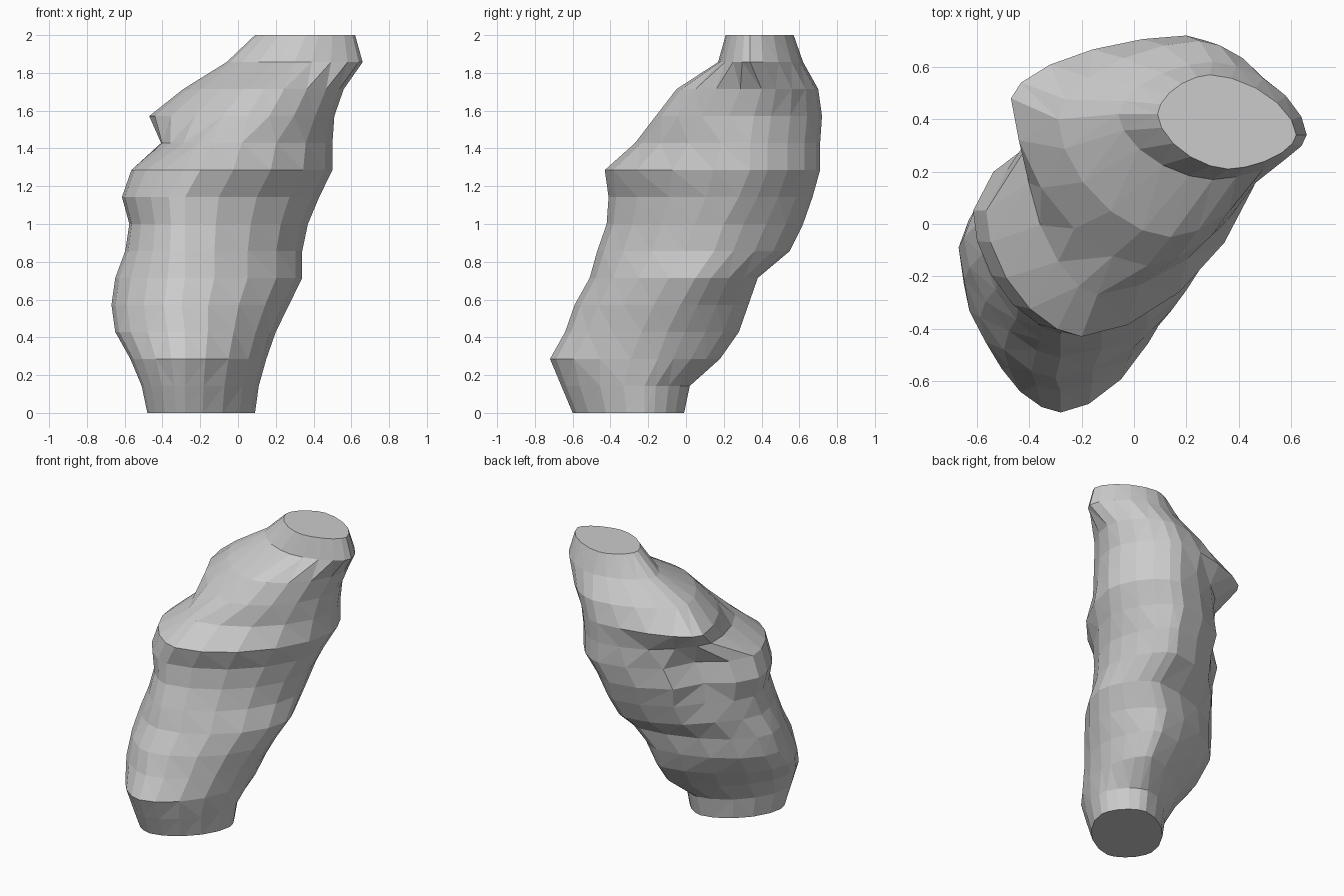
import bpy, bmesh, math

if "Cube" in bpy.data.objects:
    bpy.data.objects.remove(bpy.data.objects["Cube"])

QUARTER = 5          # segments per quarter of a ring
FLATNESS = 1.18      # above 1 flattens the corners of each ring
# per level: west x,y   south x,y   east x,y   north x,y
LEVELS = [
    (-.48, -.39, -.28, -.60, .09, -.22, -.11, -.01),
    (-.51, -.42, -.28, -.66, .11, -.22, -.10, .02),
    (-.57, -.36, -.28, -.72, .15, -.15, .00, .18),
    (-.65, -.23, -.28, -.64, .20, -.10, .00, .28),
    (-.67, -.09, -.30, -.59, .27, -.03, .00, .33),
    (-.65, -.05, -.28, -.51, .34, .05, .10, .38),
    (-.60, .00, -.28, -.47, .34, .15, .10, .55),
    (-.58, .05, -.28, -.42, .37, .20, .14, .62),
    (-.62, .05, -.28, -.41, .43, .28, .14, .67),
    (-.57, .05, -.20, -.43, .50, .34, .20, .71),
    (-.42, .30, -.14, -.27, .50, .34, .20, .71),
    (-.47, .48, .05, -.16, .51, .36, .20, .72),
    (-.29, .40, .14, -.05, .56, .40, .25, .70),
    (-.06, .42, .30, .17, .66, .34, .30, .62),
    (.09, .42, .36, .21, .62, .34, .29, .57),
]
CREASE = {6: .03, 7: .06, 8: .10, 9: .11, 10: .03}   # back-left dent depth


def ring_points(level, crease):
    """Four rounded quarters joining the extreme points, dented back left."""
    wx, wy, sx, sy, ex, ey, nx, ny = level
    east, north, west, south = (ex, ey), (nx, ny), (wx, wy), (sx, sy)
    mx, my = (wx + ex) / 2, (sy + ny) / 2
    for a, b, side_first in ((east, north, True), (north, west, False),
                             (west, south, True), (south, east, False)):
        ox, oy = (b[0], a[1]) if side_first else (a[0], b[1])
        for i in range(QUARTER):
            t = math.pi / 2 * i / QUARTER
            c, s = math.cos(t) ** FLATNESS, math.sin(t) ** FLATNESS
            x = ox + (a[0] - ox) * c + (b[0] - ox) * s
            y = oy + (a[1] - oy) * c + (b[1] - oy) * s
            dx, dy = x - mx, y - my
            angle = math.degrees(math.atan2(dy, dx)) % 360
            f = 1 - crease / math.hypot(dx, dy) * math.exp(-((angle - 148) / 24) ** 2)
            yield mx + dx * f, my + dy * f


# leaning lumpy body, lofted through the level rings
bm = bmesh.new()
rings = [[bm.verts.new((x, y, k / 7)) for x, y in ring_points(level, CREASE.get(k, 0))]
         for k, level in enumerate(LEVELS)]
for a, b in zip(rings, rings[1:]):
    for i in range(len(a)):
        j = (i + 1) % len(a)
        bm.faces.new((a[i], a[j], b[j], b[i]))
bmesh.ops.triangulate(bm, faces=bm.faces[:], quad_method='SHORT_EDGE')

# flat top and bottom
bm.faces.new(rings[0][::-1])
bm.faces.new(rings[-1])
bmesh.ops.recalc_face_normals(bm, faces=bm.faces[:])

mesh = bpy.data.meshes.new("lumpy_body")
bm.to_mesh(mesh)
bm.free()
bpy.context.collection.objects.link(bpy.data.objects.new("lumpy_body", mesh))
